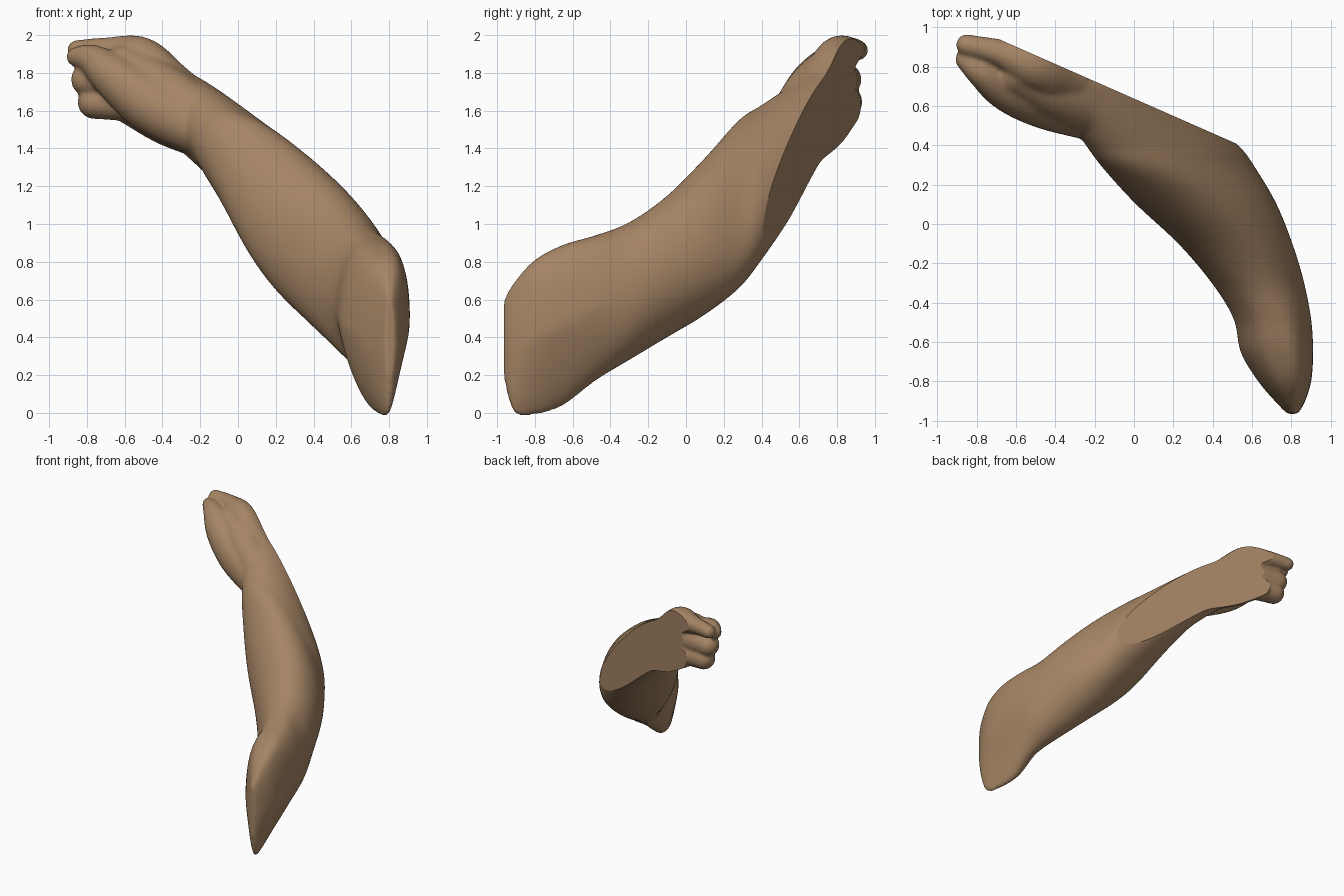
import bpy, bmesh, math
from mathutils import Vector, Matrix

if "Cube" in bpy.data.objects:
    bpy.data.objects.remove(bpy.data.objects["Cube"])

skin = bpy.data.materials.new("tan_skin")
skin.diffuse_color = (0.38, 0.235, 0.13, 1)
skin.use_nodes = True
skin.node_tree.nodes["Principled BSDF"].inputs["Base Color"].default_value = skin.diffuse_color

# Arm cross-sections: y, x min, x max, z min, z max, slant, bottom taper
SECTIONS = [
    (-0.965, 0.78, 0.83, 0.18, 0.60, 0.0, 0.1),
    (-0.91, 0.725, 0.865, 0.00, 0.69, 0.05, 0.35),
    (-0.80, 0.63, 0.90, -0.01, 0.81, 0.1, 0.45),
    (-0.65, 0.54, 0.91, 0.04, 0.89, 0.1, 0.4),
    (-0.48, 0.505, 0.90, 0.17, 0.94, 0.0, 0.25),
    (-0.30, 0.395, 0.865, 0.28, 1.01, -0.08, 0.0),
    (-0.10, 0.225, 0.805, 0.40, 1.15, -0.15, 0.0),
    (0.10, 0.01, 0.725, 0.52, 1.35, -0.34, 0.0),
    (0.28, -0.155, 0.62, 0.66, 1.55, -0.58, 0.0),
    (0.40, -0.245, 0.53, 0.81, 1.63, -0.65, 0.0),
    (0.55, -0.35, 0.34, 1.03, 1.73, -0.67, 0.0),
    (0.70, -0.55, 0.10, 1.29, 1.84, -0.6, 0.0),
    (0.80, -0.65, -0.15, 1.43, 1.90, -0.5, 0.0),
]


def spline(rows, steps):
    out = []
    for i in range(len(rows) - 1):
        p = [rows[max(0, min(len(rows) - 1, i + k))] for k in (-1, 0, 1, 2)]
        for s in range(steps):
            t = s / steps
            out.append([0.5 * (2 * b + (c - a) * t + (2 * a - 5 * b + 4 * c - d) * t * t
                               + (3 * b - a - 3 * c + d) * t ** 3) for a, b, c, d in zip(*p)])
    return out + [list(rows[-1])]


def loft(bm, rows, n=48):
    rings = []
    for y, x0, x1, z0, z1, rho, taper in rows:
        phase = math.acos(rho)
        ring = []
        for k in range(n):
            t = 2 * math.pi * k / n
            h = math.cos(t - phase)
            c = math.cos(t)
            if h > 0 and taper > 0:      # fuller shoulders above the taper
                c = math.copysign(abs(c) ** (1 - 0.8 * taper), c)
            x = (x0 + x1) / 2 + (x1 - x0) / 2 * c * (1 + taper * min(h, 0))
            ring.append(bm.verts.new((x, y, (z0 + z1) / 2 + (z1 - z0) / 2 * h)))
        rings.append(ring)
    for a, b in zip(rings, rings[1:]):
        for k in range(n):
            j = (k + 1) % n
            bm.faces.new((a[k], a[j], b[j], b[k]))
    bm.faces.new(rings[0][::-1])
    bm.faces.new(rings[-1])


def chain(bm, points):
    # rounded tube of overlapping balls: x, y, z, radius
    for row in spline(points, 7):
        bmesh.ops.create_icosphere(bm, subdivisions=3, radius=row[3],
                                   matrix=Matrix.Translation(row[:3]))


bm = bmesh.new()
loft(bm, spline(SECTIONS, 6))
# thumb and its base
chain(bm, [(-0.16, 0.55, 1.48, 0.14), (-0.43, 0.635, 1.62, 0.16),
           (-0.63, 0.69, 1.76, 0.125), (-0.77, 0.77, 1.87, 0.08), (-0.86, 0.835, 1.885, 0.05)])
# back of the hand and index finger
chain(bm, [(-0.15, 0.72, 1.56, 0.13), (-0.36, 0.74, 1.73, 0.13), (-0.51, 0.80, 1.875, 0.115),
           (-0.68, 0.87, 1.92, 0.07), (-0.85, 0.91, 1.92, 0.055)])
# flesh between thumb and index finger
chain(bm, [(-0.08, 0.52, 1.49, 0.13), (-0.25, 0.61, 1.60, 0.15), (-0.42, 0.69, 1.71, 0.155),
           (-0.60, 0.77, 1.83, 0.12)])
# curled fingers
chain(bm, [(-0.42, 0.75, 1.75, 0.13), (-0.62, 0.80, 1.76, 0.11), (-0.795, 0.84, 1.765, 0.09)])
chain(bm, [(-0.40, 0.78, 1.62, 0.12), (-0.58, 0.82, 1.64, 0.10), (-0.76, 0.845, 1.645, 0.09)])
# heel of the palm
chain(bm, [(-0.15, 0.70, 1.44, 0.11), (-0.38, 0.80, 1.52, 0.105), (-0.58, 0.87, 1.62, 0.09)])
bmesh.ops.recalc_face_normals(bm, faces=bm.faces)
mesh = bpy.data.meshes.new("arm_with_fist")
bm.to_mesh(mesh)
bm.free()
arm = bpy.data.objects.new("arm_with_fist", mesh)
bpy.context.collection.objects.link(arm)

# Fuse the parts into one soft skin
rm = arm.modifiers.new("fuse", 'REMESH')
rm.mode = 'VOXEL'
rm.voxel_size = 0.012
sm = arm.modifiers.new("soften", 'SMOOTH')
sm.factor = 0.5
sm.iterations = 10
dg = bpy.context.evaluated_depsgraph_get()
fused = bpy.data.meshes.new_from_object(arm.evaluated_get(dg))
arm.modifiers.clear()
arm.data = fused
fused.materials.clear()
fused.materials.append(skin)
bpy.context.view_layer.objects.active = arm
arm.select_set(True)
bpy.ops.object.shade_smooth()

# Flat upright cut along the back, kept flat with a sharp rim
bm = bmesh.new()
bm.from_mesh(fused)
res = bmesh.ops.bisect_plane(bm, geom=bm.verts[:] + bm.edges[:] + bm.faces[:],
                             plane_co=Vector((0, 0.637, 0)), plane_no=Vector((0.44, 1, 0)).normalized(),
                             clear_outer=True)
rim = [e for e in res["geom_cut"] if isinstance(e, bmesh.types.BMEdge)]
cap = bmesh.ops.holes_fill(bm, edges=rim, sides=0)["faces"]
bmesh.ops.recalc_face_normals(bm, faces=bm.faces)
for f in cap:
    f.smooth = False
    for e in f.edges:
        e.smooth = False
bm.to_mesh(fused)
bm.free()
